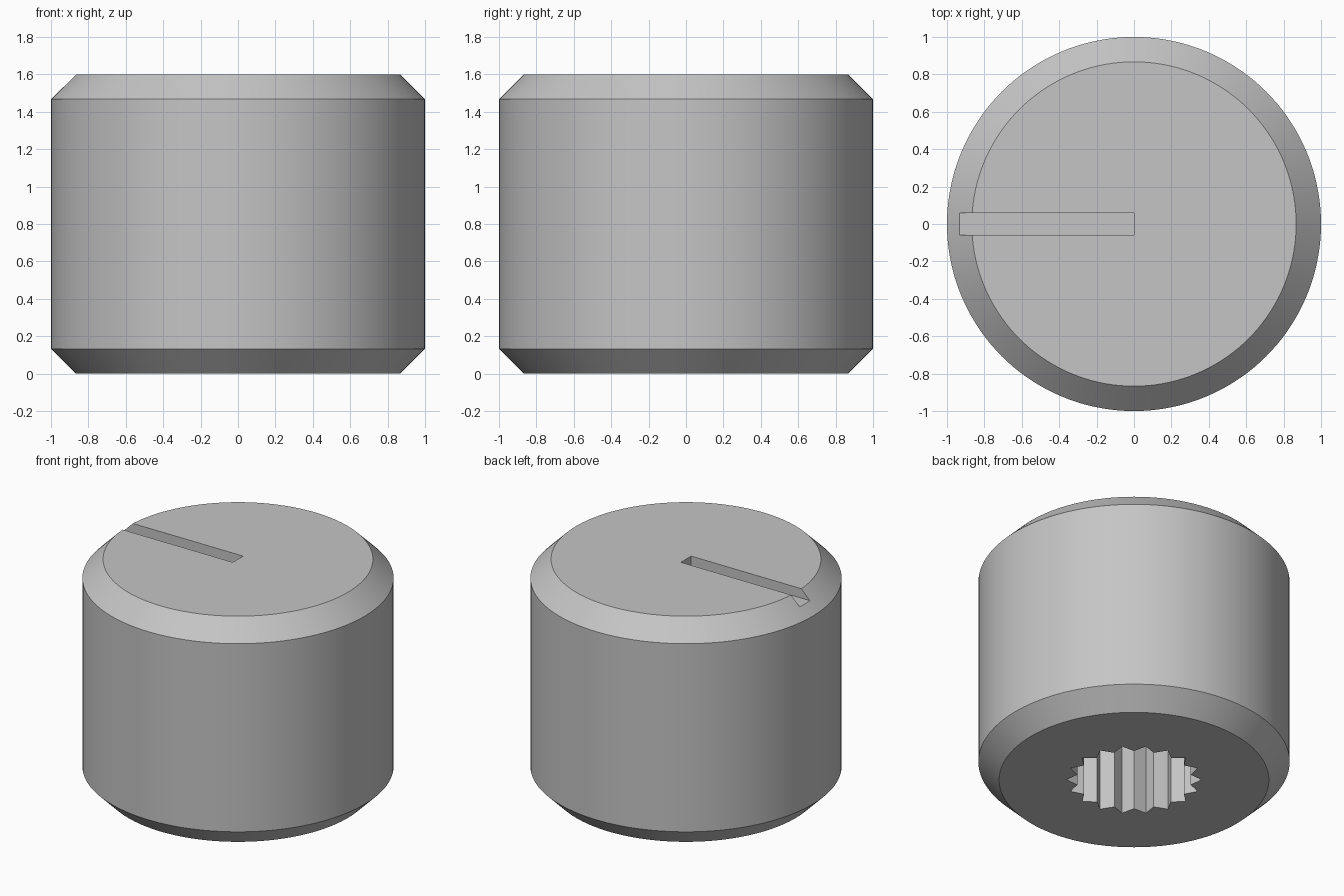
import bpy, bmesh, math

if "Cube" in bpy.data.objects:
    bpy.data.objects.remove(bpy.data.objects["Cube"], do_unlink=True)

HEIGHT, CHAMFER, SIDES = 1.6, 0.133, 144
TEETH, TIP_R, ROOT_R, BORE_DEPTH = 18, 0.435, 0.37, 1.1
SLOT_WIDTH, SLOT_DEPTH = 0.115, 0.067

# Grey plastic
grey = bpy.data.materials.new("grey plastic")
grey.use_nodes = True
colour = (0.56, 0.56, 0.56, 1)
grey.diffuse_color = colour
grey.node_tree.nodes["Principled BSDF"].inputs["Base Color"].default_value = colour


def lofted_solid(name, sections):
    """Solid through stacked rings; each section is (z, list of radii)."""
    bm = bmesh.new()
    rings = []
    for z, radii in sections:
        n = len(radii)
        rings.append([bm.verts.new((r * math.cos(math.tau * i / n),
                                    r * math.sin(math.tau * i / n), z))
                      for i, r in enumerate(radii)])
    for low, high in zip(rings, rings[1:]):
        for i in range(n):
            j = (i + 1) % n
            bm.faces.new((low[i], low[j], high[j], high[i]))
    bm.faces.new(rings[0][::-1])
    bm.faces.new(rings[-1])
    mesh = bpy.data.meshes.new(name)
    bm.to_mesh(mesh)
    bm.free()
    mesh.materials.append(grey)
    obj = bpy.data.objects.new(name, mesh)
    bpy.context.collection.objects.link(obj)
    return obj


def carve(target, cutter):
    """Cut one solid out of another and discard the cutter."""
    cutter.hide_render = True
    mod = target.modifiers.new("cut", 'BOOLEAN')
    mod.operation = 'DIFFERENCE'
    mod.solver = 'EXACT'
    mod.object = cutter
    bpy.context.view_layer.objects.active = target
    bpy.ops.object.modifier_apply(modifier=mod.name)
    bpy.data.objects.remove(cutter, do_unlink=True)


# Knob body: cylinder chamfered at both ends
profile = [(0, 1 - CHAMFER), (CHAMFER, 1), (HEIGHT - CHAMFER, 1), (HEIGHT, 1 - CHAMFER)]
knob = lofted_solid("knob_body", [(z, [r] * SIDES) for z, r in profile])

# Splined shaft socket in the underside
star = [TIP_R, ROOT_R] * TEETH
carve(knob, lofted_solid("socket_cutter", [(-0.2, star), (BORE_DEPTH, star)]))

# Pointer slot from the centre out through the rim
bpy.ops.mesh.primitive_cube_add(size=1, location=(-0.6, 0, HEIGHT - SLOT_DEPTH + 0.1))
slot = bpy.context.object
slot.name = "slot_cutter"
slot.scale = (1.2, SLOT_WIDTH, 0.2)
slot.data.materials.append(grey)
bpy.context.view_layer.update()
carve(knob, slot)

# Smooth walls, crisp edges
bpy.ops.object.select_all(action='DESELECT')
knob.select_set(True)
bpy.context.view_layer.objects.active = knob
bpy.ops.object.shade_smooth_by_angle(angle=math.radians(25))
